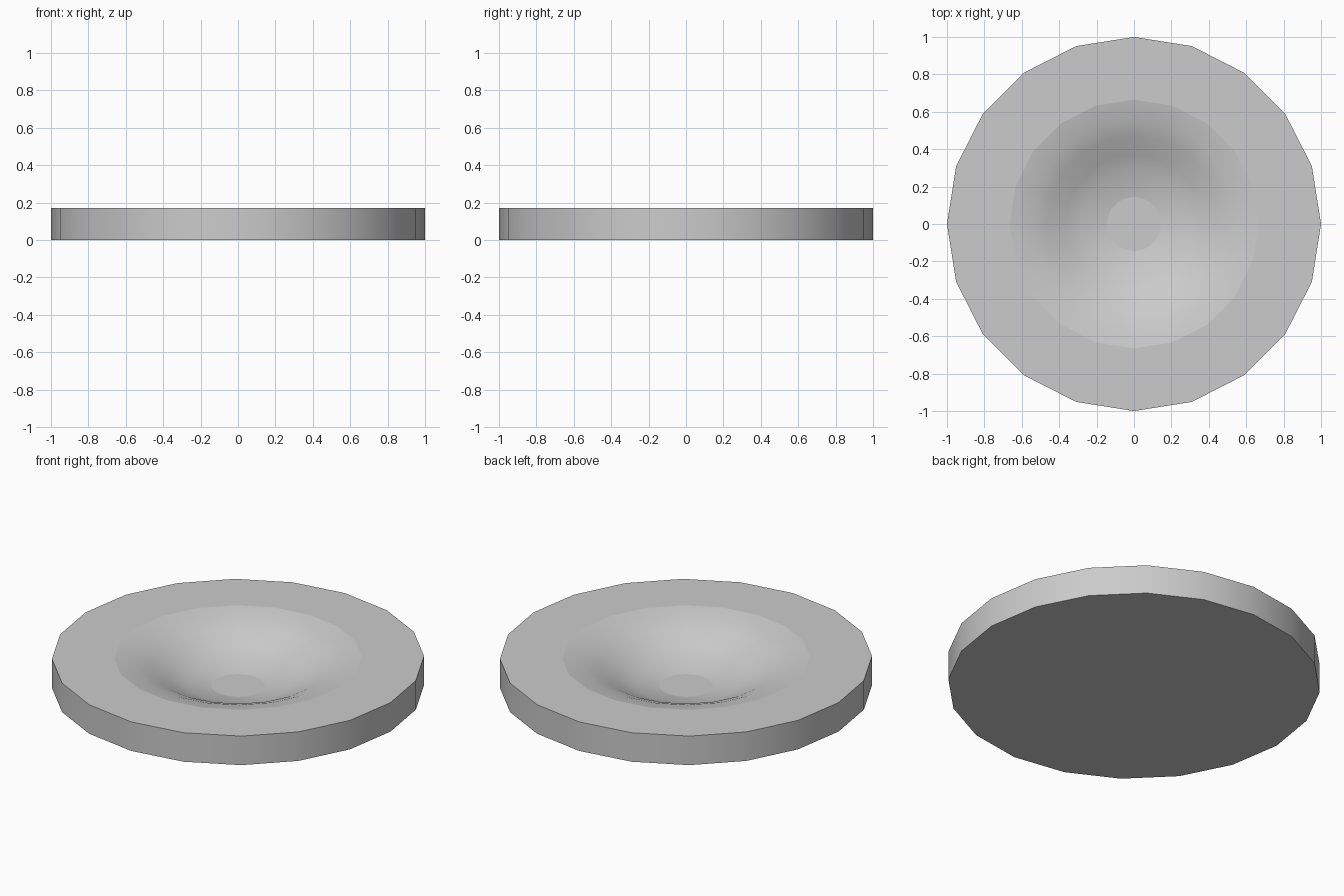
import bpy, bmesh
from math import cos, sin, tau

if "Cube" in bpy.data.objects:
    bpy.data.objects.remove(bpy.data.objects["Cube"])

SIDES = 20
# Half profile (radius, height): base edge, outer wall, flat rim, S-curved bowl, floor
PROFILE = [(1.0, 0.0), (1.0, 0.172), (0.665, 0.172), (0.56, 0.152), (0.47, 0.117),
           (0.37, 0.067), (0.28, 0.031), (0.145, 0.006)]
SHARP_RINGS = (0, 1, 2, 7)

bm = bmesh.new()
# Lathe rings
rings = [[bm.verts.new((r * cos(tau * i / SIDES), r * sin(tau * i / SIDES), z))
          for i in range(SIDES)] for r, z in PROFILE]
for a, b in zip(rings, rings[1:]):
    for i in range(SIDES):
        j = (i + 1) % SIDES
        bm.faces.new((a[i], a[j], b[j], b[i]))
# Underside and bowl floor
bm.faces.new(rings[0][::-1])
bm.faces.new(rings[-1])

# Smooth shading with crisp edges around the wall, rim and floor
for f in bm.faces:
    f.smooth = True
for k in SHARP_RINGS:
    for i in range(SIDES):
        bm.edges.get((rings[k][i], rings[k][(i + 1) % SIDES])).smooth = False

mesh = bpy.data.meshes.new("shallow_dish")
bm.to_mesh(mesh)
bm.free()
dish = bpy.data.objects.new("shallow_dish", mesh)
bpy.context.collection.objects.link(dish)
